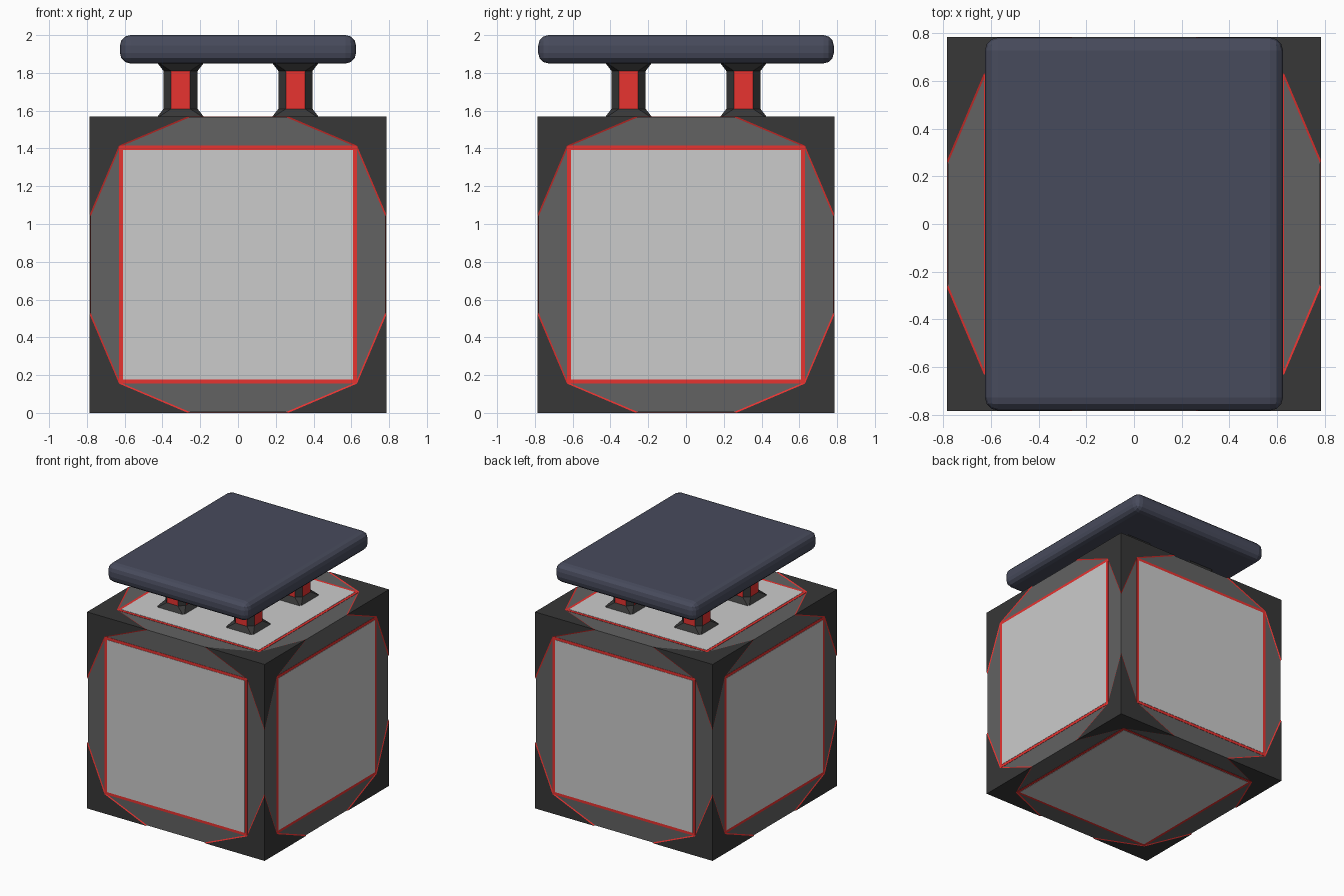
import bpy, bmesh
from math import pi
from mathutils import Matrix, Vector

if "Cube" in bpy.data.objects:
    bpy.data.objects.remove(bpy.data.objects["Cube"])

H = 0.785       # half size of the cube
G = 0.781       # recessed level of the grey trapezoids
P = 0.63        # half size of the face panels


def mat(name, r, g, b):
    m = bpy.data.materials.new(name)
    m.diffuse_color = (r, g, b, 1)
    m.use_nodes = True
    m.node_tree.nodes["Principled BSDF"].inputs["Base Color"].default_value = m.diffuse_color
    return m


LIGHT = mat("light_grey", 0.6, 0.6, 0.6)
MID = mat("mid_grey", 0.122, 0.122, 0.122)
DARK = mat("dark_grey", 0.038, 0.038, 0.038)
RED = mat("red", 0.8, 0.033, 0.03)
NAVY = mat("navy", 0.064, 0.07, 0.107)


def finish(name, bm, mats, loc=(0, 0, 0)):
    me = bpy.data.meshes.new(name)
    bm.to_mesh(me)
    bm.free()
    for m in mats:
        me.materials.append(m)
    ob = bpy.data.objects.new(name, me)
    ob.location = loc
    bpy.context.collection.objects.link(ob)
    return ob


def box(name, size, material, loc):
    bm = bmesh.new()
    bmesh.ops.create_cube(bm, size=1)
    bmesh.ops.scale(bm, vec=size, verts=bm.verts)
    return finish(name, bm, [material], loc)


# six rotations taking +z to each side of the cube
SIDES = [Matrix.Rotation(a, 3, 'X') for a in (0, pi / 2, pi, -pi / 2)]
SIDES += [Matrix.Rotation(a, 3, 'Y') for a in (pi / 2, -pi / 2)]

# cube core, visible as the grey trapezoids
box("cube_core", (2 * G, 2 * G, 2 * G), MID, (0, 0, H))

# dark corner guards: one raised kite with a thin red rim per face corner
bm = bmesh.new()
A, B, C, D = (H, H, H), (0.265, H, H), (P, P, H), (H, 0.265, H)
B2, C2, D2 = (0.253, G, G), (P - 0.006, P - 0.006, G), (G, 0.253, G)
for side in SIDES:
    for k in range(4):
        R = side @ Matrix.Rotation(k * pi / 2, 3, 'Z')
        for pts, idx in (((A, B, C, D), 0), ((C, B, B2, C2), 1), ((D, C, C2, D2), 1)):
            f = bm.faces.new([bm.verts.new(R @ Vector(p)) for p in pts])
            f.material_index = idx
bmesh.ops.remove_doubles(bm, verts=bm.verts, dist=0.0005)
finish("corner_guards", bm, [DARK, RED], (0, 0, H))


# red frames and light panels on every side
def plates(name, half, top, material):
    bm = bmesh.new()
    for side in SIDES:
        vs = bmesh.ops.create_cube(bm, size=1)["verts"]
        for v in vs:
            v.co = side @ Vector((v.co.x * 2 * half, v.co.y * 2 * half,
                                  top - 0.01 + v.co.z * 0.02))
    finish(name, bm, [material], (0, 0, H))


plates("panel_frames", P, 0.783, RED)
plates("face_panels", 0.608, H, LIGHT)


# legs: chamfered square columns flaring at both ends, red on the flat sides
def leg(name, x, y):
    bm = bmesh.new()
    rings = []
    for z, h, f in ((1.565, 0.125, 0.118), (1.61, 0.09, 0.05),
                    (1.81, 0.09, 0.05), (1.855, 0.125, 0.118)):
        pts = [(h, -f), (h, f), (f, h), (-f, h), (-h, f), (-h, -f), (-f, -h), (f, -h)]
        rings.append([bm.verts.new((px, py, z)) for px, py in pts])
    for r, (lo, hi) in enumerate(zip(rings, rings[1:])):
        for i in range(8):
            j = (i + 1) % 8
            f = bm.faces.new((lo[i], lo[j], hi[j], hi[i]))
            f.material_index = int(r == 1 and i % 2 == 0)
    bm.faces.new(rings[0][::-1])
    bm.faces.new(rings[-1])
    finish(name, bm, [DARK, RED], (x, y, 0))


for sx, nx in ((-1, "left"), (1, "right")):
    for sy, ny in ((-1, "front"), (1, "back")):
        leg(f"{ny}_{nx}_leg", sx * 0.304, sy * 0.304)

# rounded top slab
slab = box("top_slab", (1.25, 1.565, 0.15), NAVY, (0, 0, 1.925))
bev = slab.modifiers.new("round", 'BEVEL')
bev.width = 0.055
bev.segments = 3
